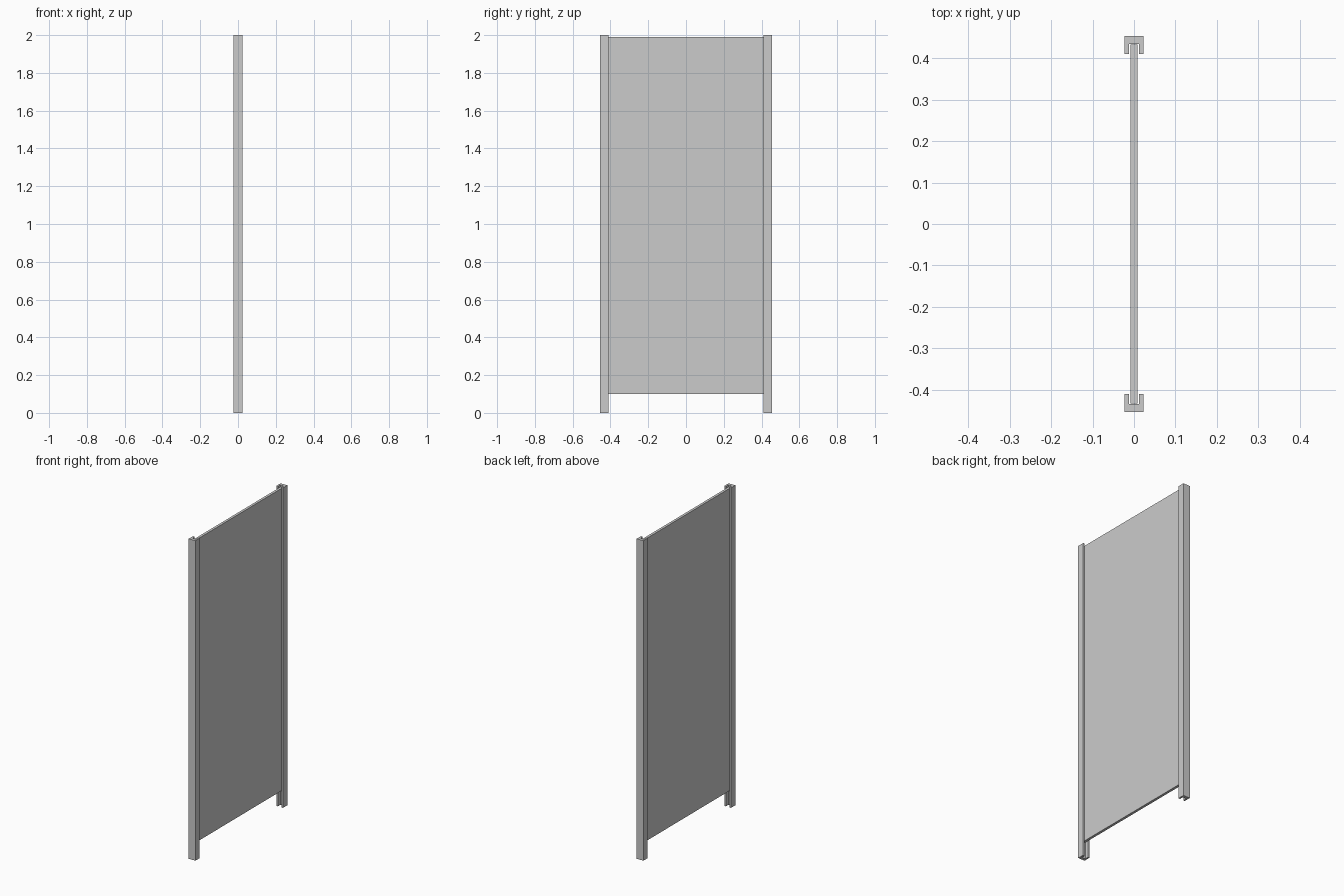
import bpy
import bmesh

if "Cube" in bpy.data.objects:
    bpy.data.objects.remove(bpy.data.objects["Cube"], do_unlink=True)

grey = bpy.data.materials.new("light_grey")
grey.use_nodes = True
colour = (0.6, 0.6, 0.6, 1)
grey.diffuse_color = colour
grey.node_tree.nodes["Principled BSDF"].inputs["Base Color"].default_value = colour


def extrude_profile(name, profile, bottom, top):
    """Extrude a flat outline straight up between two heights."""
    bm = bmesh.new()
    face = bm.faces.new([bm.verts.new((x, y, bottom)) for x, y in profile])
    result = bmesh.ops.extrude_face_region(bm, geom=[face])
    raised = [v for v in result["geom"] if isinstance(v, bmesh.types.BMVert)]
    bmesh.ops.translate(bm, verts=raised, vec=(0, 0, top - bottom))
    bmesh.ops.recalc_face_normals(bm, faces=bm.faces)
    mesh = bpy.data.meshes.new(name)
    bm.to_mesh(mesh)
    bm.free()
    mesh.materials.append(grey)
    obj = bpy.data.objects.new(name, mesh)
    bpy.context.collection.objects.link(obj)
    return obj


# Slotted channel posts, with the slots facing each other
OUT, SLOT = 0.023, 0.012
BACK, FLOOR, MOUTH = 0.454, 0.435, 0.411
channel = [(-OUT, MOUTH), (-OUT, BACK), (OUT, BACK), (OUT, MOUTH),
           (SLOT, MOUTH), (SLOT, FLOOR), (-SLOT, FLOOR), (-SLOT, MOUTH)]
for name, side in (("front_post", -1), ("back_post", 1)):
    extrude_profile(name, [(x, y * side) for x, y in channel], 0, 2)

# Thin panel held in the slots, raised off the ground
HALF, END = 0.008, 0.433
extrude_profile("panel", [(-HALF, -END), (HALF, -END), (HALF, END), (-HALF, END)], 0.1, 1.99)
